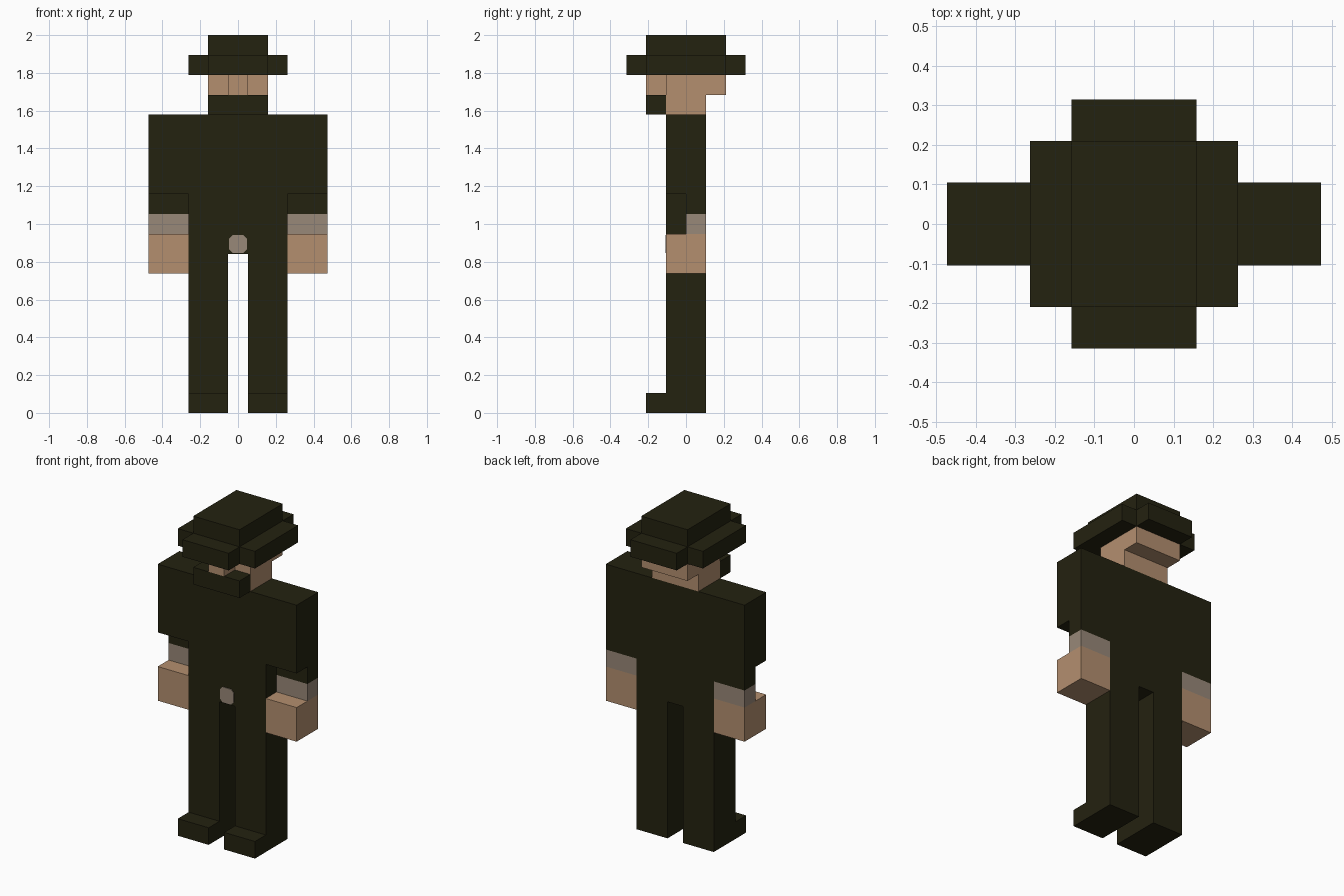
import bpy, bmesh, math

old = bpy.data.objects.get("Cube")
if old:
    bpy.data.objects.remove(old, do_unlink=True)

U = 2 / 19  # one block


def material(name, rgb):
    m = bpy.data.materials.new(name)
    m.diffuse_color = (*rgb, 1)
    m.use_nodes = True
    bsdf = next(n for n in m.node_tree.nodes if n.type == 'BSDF_PRINCIPLED')
    bsdf.inputs["Base Color"].default_value = (*rgb, 1)
    return m


DARK = material("dark olive", (0.0176, 0.016, 0.0052))
SKIN = material("skin tan", (0.456, 0.275, 0.159))
GREY = material("warm grey", (0.314, 0.246, 0.188))


def prism(name, outline, z0, z1, mat):
    """Extrude an outline in x, y (in blocks) from z0 to z1."""
    bm = bmesh.new()
    base = bm.faces.new([bm.verts.new((x * U, y * U, z0 * U)) for x, y in outline])
    top = bmesh.ops.extrude_face_region(bm, geom=[base])["geom"]
    verts = [v for v in top if isinstance(v, bmesh.types.BMVert)]
    bmesh.ops.translate(bm, verts=verts, vec=(0, 0, (z1 - z0) * U))
    bmesh.ops.recalc_face_normals(bm, faces=bm.faces[:])
    mesh = bpy.data.meshes.new(name)
    bm.to_mesh(mesh)
    bm.free()
    mesh.materials.append(mat)
    ob = bpy.data.objects.new(name, mesh)
    bpy.context.collection.objects.link(ob)
    return ob


def box(name, x, y, z, mat):
    outline = [(x[0], y[0]), (x[1], y[0]), (x[1], y[1]), (x[0], y[1])]
    return prism(name, outline, z[0], z[1], mat)


# Legs, shoes and arms on both sides
for side, s in (("left", 1), ("right", -1)):
    leg_x = sorted((0.5 * s, 2.5 * s))
    arm_x = sorted((2.5 * s, 4.5 * s))
    box(side + "_leg", leg_x, (-1, 1), (0, 8), DARK)
    box(side + "_shoe_toe", leg_x, (-2, -1), (0, 1), DARK)
    box(side + "_sleeve", arm_x, (-1, 1), (11, 15), DARK)
    box(side + "_lower_sleeve", arm_x, (0, 1), (10, 11), DARK)
    box(side + "_cuff", arm_x, (0, 1), (9, 10), GREY)
    box(side + "_hand", arm_x, (-1, 1), (7, 9), SKIN)

# Torso
box("torso", (-2.5, 2.5), (-1, 1), (8, 15), DARK)

# Buckle: thin square plate with clipped corners on the torso front
r, c = 0.45, 0.27
clipped = [(-c, -r), (c, -r), (r, -c), (r, c), (c, r), (-c, r), (-r, c), (-r, -c)]
buckle = prism("buckle", clipped, 0, 0.04, GREY)
buckle.rotation_euler.x = math.pi / 2
buckle.location = (0, -U, 8.5 * U)

# Head: neck, face with recessed eyes, nose, and dark chin cover
box("neck", (-1.5, 1.5), (-1, 1), (15, 16), SKIN)
box("face", (-1.5, 1.5), (-1, 2), (16, 17), SKIN)
box("nose", (-0.5, 0.5), (-2, -1), (16, 17), SKIN)
box("chin_cover", (-1.5, 1.5), (-2, -1), (15, 16), DARK)

# Hat: cross-shaped brim and crown
brim = [(-1.5, -3), (1.5, -3), (1.5, -2), (2.5, -2), (2.5, 2), (1.5, 2),
        (1.5, 3), (-1.5, 3), (-1.5, 2), (-2.5, 2), (-2.5, -2), (-1.5, -2)]
prism("hat_brim", brim, 17, 18, DARK)
box("hat_crown", (-1.5, 1.5), (-2, 2), (18, 19), DARK)
